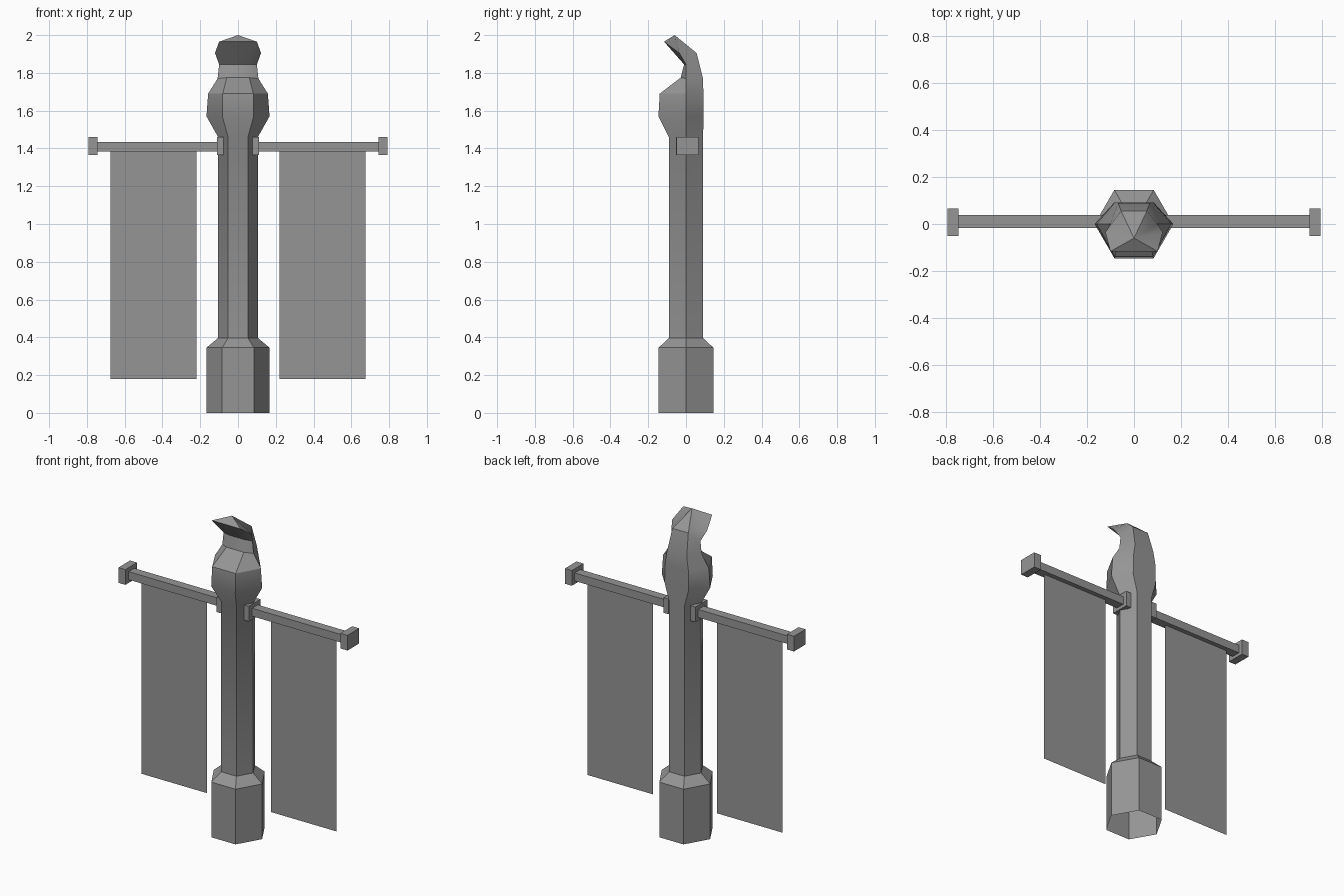
import bpy, bmesh, math

cube = bpy.data.objects.get("Cube")
if cube:
    bpy.data.objects.remove(cube, do_unlink=True)

grey = bpy.data.materials.new("stone grey")
grey.use_nodes = True
colour = (0.3, 0.3, 0.3, 1)
grey.diffuse_color = colour
grey.node_tree.nodes["Principled BSDF"].inputs["Base Color"].default_value = colour


def finish(name, bm):
    mesh = bpy.data.meshes.new(name)
    bm.to_mesh(mesh)
    bm.free()
    mesh.materials.append(grey)
    obj = bpy.data.objects.new(name, mesh)
    bpy.context.collection.objects.link(obj)
    return obj


def box(name, x0, x1, y0, y1, z0, z1):
    bm = bmesh.new()
    bmesh.ops.create_cube(bm, size=1)
    for v in bm.verts:
        v.co.x = x1 if v.co.x > 0 else x0
        v.co.y = y1 if v.co.y > 0 else y0
        v.co.z = z1 if v.co.z > 0 else z0
    bmesh.ops.recalc_face_normals(bm, faces=bm.faces)
    return finish(name, bm)


def hexagon(r, z):
    """Front, side and back corner of a regular six-sided ring."""
    h = r * math.sqrt(3) / 2
    return [(r / 2, -h, z), (r, 0, z), (r / 2, h, z)]


# Pillar: six-sided rings given by their right-hand half, then mirrored
halves = [
    hexagon(0.167, 0), hexagon(0.167, 0.345), hexagon(0.105, 0.397), hexagon(0.105, 1.46),
    [(0.083, -0.146, 1.57), (0.167, 0, 1.57), (0.083, 0.092, 1.57)],
    [(0.081, -0.139, 1.69), (0.158, 0, 1.69), (0.081, 0.092, 1.69)],
    [(0.06, -0.028, 1.775), (0.108, 0, 1.77), (0.068, 0.09, 1.77)],
    [(0.052, -0.01, 1.845), (0.1, 0, 1.845), (0.055, 0.056, 1.905)],
    [(0.1, -0.116, 1.965), (0.122, -0.035, 1.905), (0, -0.06, 2.0)],  # hooked hood
]
bm = bmesh.new()
rings = []
for half in halves:
    full = half + [(-x, y, z) for x, y, z in reversed(half)]
    rings.append([bm.verts.new(p) for p in full])
for low, high in zip(rings, rings[1:]):
    for i in range(6):
        j = (i + 1) % 6
        bm.faces.new((low[i], low[j], high[j], high[i]))
# Sloping face of the hood
f0, s0, b0, b1, s1, f1 = rings[-1]
bm.faces.new((f0, s0, b0))
bm.faces.new((f1, f0, b0, b1))
bm.faces.new((f1, b1, s1))
bmesh.ops.remove_doubles(bm, verts=bm.verts, dist=0.0005)
bmesh.ops.recalc_face_normals(bm, faces=bm.faces)
pillar = finish("pillar", bm)
bpy.context.view_layer.objects.active = pillar
pillar.select_set(True)
bpy.ops.object.shade_smooth_by_angle(angle=math.radians(30))

# Banner arms on both sides
for side, s in (("left", 1), ("right", -1)):
    box(side + "_bar", *sorted((s * 0.1, s * 0.75)), -0.018, 0.038, 1.385, 1.435)
    box(side + "_collar", *sorted((s * 0.077, s * 0.111)), -0.052, 0.064, 1.365, 1.46)
    box(side + "_end_cap", *sorted((s * 0.744, s * 0.792)), -0.05, 0.065, 1.365, 1.46)
    bm = bmesh.new()
    x0, x1 = sorted((s * 0.22, s * 0.675))
    bm.faces.new([bm.verts.new((x, 0.01, z))
                  for x, z in ((x0, 0.18), (x1, 0.18), (x1, 1.39), (x0, 1.39))])
    finish(side + "_banner", bm)
